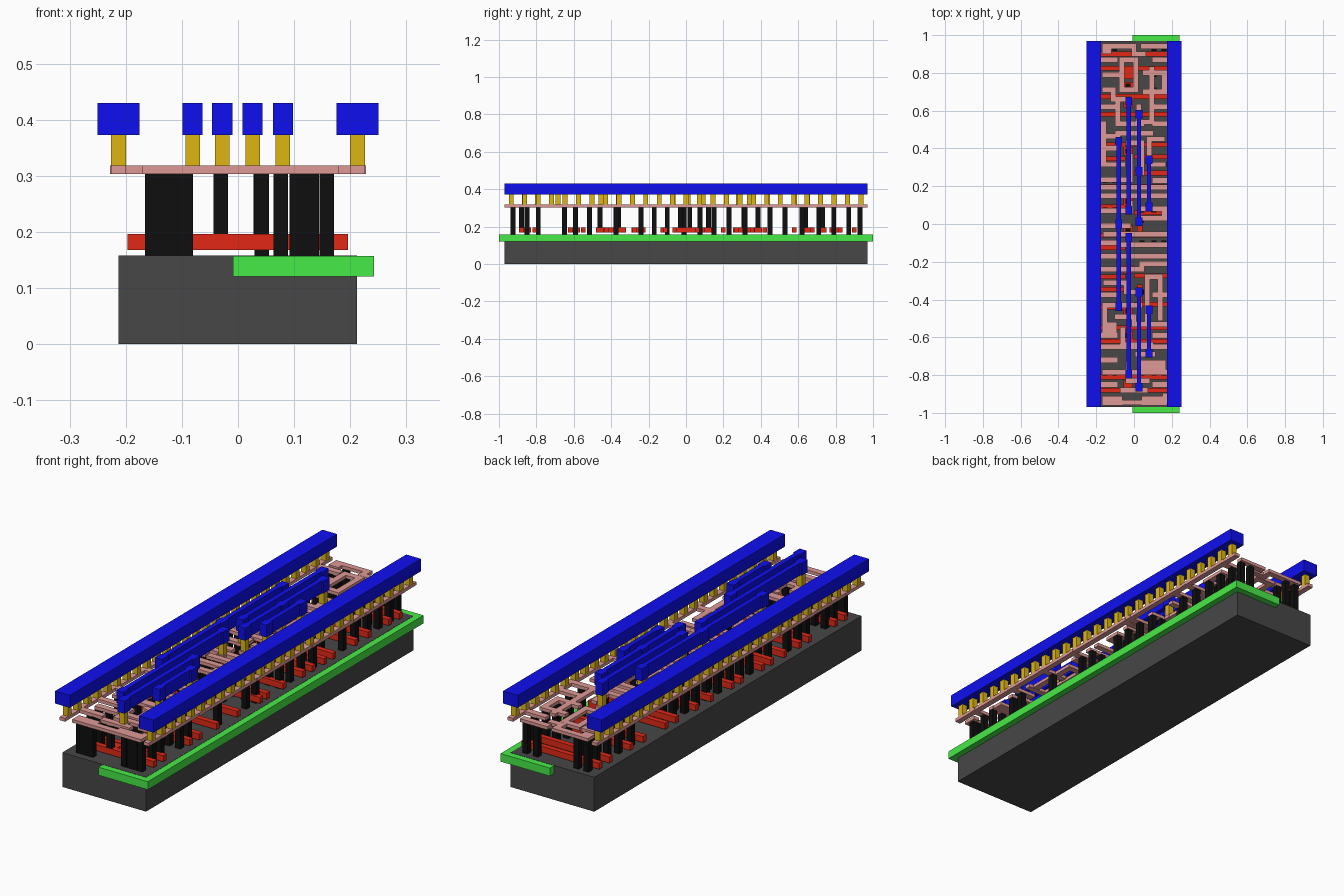
import bpy, bmesh
from mathutils import Matrix


def layer(name, boxes, z0, z1, color):
    """One object made of boxes (x0, y0, x1, y1) extruded from z0 to z1."""
    bm = bmesh.new()
    for x0, y0, x1, y1 in boxes:
        m = Matrix.Translation(((x0 + x1) / 2, (y0 + y1) / 2, (z0 + z1) / 2))
        m = m @ Matrix.Diagonal((x1 - x0, y1 - y0, z1 - z0, 1))
        bmesh.ops.create_cube(bm, size=1, matrix=m)
    me = bpy.data.meshes.new(name)
    bm.to_mesh(me)
    bm.free()
    ob = bpy.data.objects.new(name, me)
    bpy.context.collection.objects.link(ob)
    mat = bpy.data.materials.new(name)
    mat.diffuse_color = (*color, 1)
    me.materials.append(mat)
    return ob


def sq(x, y, w, h=None):
    h = h or w
    return (x - w / 2, y - h / 2, x + w / 2, y + h / 2)


def trace(pts, w=0.029):
    """Right-angled wire along a list of points."""
    out = []
    for (xa, ya), (xb, yb) in zip(pts, pts[1:]):
        out.append((min(xa, xb) - w / 2, min(ya, yb) - w / 2,
                    max(xa, xb) + w / 2, max(ya, yb) + w / 2))
    return out


RED, PINK = (0.76, 0.022, 0.008), (0.73, 0.32, 0.30)
GOLD, BLUE = (0.73, 0.47, 0.006), (0.0045, 0.0045, 0.87)
BLACK, GREY, GREEN = (0.0045,) * 3, (0.063,) * 3, (0.063, 0.83, 0.063)

# base block and the well set into its edge
layer("substrate", [(-0.213, -0.97, 0.212, 0.97)], 0, 0.158, GREY)
layer("well", [(-0.009, -1, 0.242, 1)], 0.12, 0.157, GREEN)

# gate bars: full width ones, then left and right halves
full = [0.9, 0.825, 0.675, 0.58, 0.2, -0.06, -0.55, -0.62, -0.81, -0.88]
left = [0.42, 0.345, 0.09, -0.125, -0.28, -0.345, -0.44]
right = [0.42, 0.355, 0.27, 0.06, -0.11, -0.275, -0.425]
gates = [(-0.197, y - 0.012, 0.196, y + 0.012) for y in full]
gates += [(-0.197, y - 0.012, -0.045, y + 0.012) for y in left]
gates += [(0.0, y - 0.012, 0.196, y + 0.012) for y in right]
# gate pads and jogs near the middle
gates += [sq(-0.03, y, 0.05, 0.045) for y in
          (0.79, 0.73, 0.64, 0.385, 0.12, -0.03, -0.24, -0.46, -0.59, -0.85)]
gates += [sq(0.03, y, 0.03, 0.12) for y in (0.31, 0.0, -0.38)]
layer("gate_bars", gates, 0.168, 0.196, RED)

# local wiring: two rails, rail stubs and routed traces
local = [sq(s * 0.213, 0, 0.027, 1.94) for s in (-1, 1)]
stubs_left = [0.87, 0.62, 0.465, 0.15, -0.1, -0.375, -0.59, -0.72, -0.85]
stubs_right = [0.87, 0.62, 0.53, 0.23, -0.17, -0.375, -0.59, -0.85]
for y in stubs_left:
    local += trace([(-0.213, y), (-0.1, y)], 0.03)
for y in stubs_right:
    local += trace([(0.213, y), (0.11, y)], 0.03)
back_half = [
    [(-0.155, 0.94), (0.0, 0.94), (0.0, 0.90), (0.05, 0.90)],
    [(0.05, 0.94), (0.16, 0.94)],
    [(-0.155, 0.79), (-0.065, 0.79), (-0.065, 0.87), (0.01, 0.87), (0.01, 0.71), (-0.065, 0.71), (-0.065, 0.79)],
    [(0.06, 0.80), (0.16, 0.80), (0.16, 0.70), (0.06, 0.70)],
    [(-0.155, 0.71), (-0.11, 0.71), (-0.11, 0.66), (-0.03, 0.66)],
    [(0.095, 0.82), (0.095, 0.54), (0.025, 0.54), (0.025, 0.62)],
    [(-0.085, 0.66), (-0.085, 0.53), (0.04, 0.53)],
    [(-0.16, 0.53), (-0.16, 0.315), (-0.06, 0.315)],
    [(-0.155, 0.40), (-0.085, 0.40), (-0.085, 0.48), (0.09, 0.48)],
    [(-0.03, 0.43), (0.04, 0.43), (0.04, 0.27)],
    [(0.15, 0.45), (0.08, 0.45), (0.08, 0.315), (0.155, 0.315)],
    [(-0.16, 0.235), (-0.02, 0.235), (-0.02, 0.36)],
    [(-0.213, 0.195), (0.213, 0.195)],
    [(-0.06, 0.15), (0.16, 0.15)],
    [(-0.16, 0.07), (-0.02, 0.07), (-0.02, 0.11)],
    [(0.03, 0.08), (0.16, 0.08), (0.16, 0.03), (0.03, 0.03)]]
front_half = [
    [(-0.16, -0.01), (-0.03, -0.01)],
    [(-0.15, -0.055), (0.16, -0.055)],
    [(-0.06, -0.11), (0.16, -0.11)],
    [(-0.16, -0.17), (0.08, -0.17)],
    [(-0.16, -0.24), (0.04, -0.24), (0.04, -0.21), (0.16, -0.21)],
    [(-0.15, -0.31), (-0.04, -0.31), (-0.04, -0.36), (0.03, -0.36)],
    [(0.07, -0.515), (0.07, -0.28), (0.14, -0.28), (0.14, -0.50)],
    [(-0.155, -0.53), (-0.155, -0.43), (0.03, -0.43)],
    [(-0.09, -0.49), (0.0, -0.49), (0.0, -0.53), (0.16, -0.53)],
    [(-0.06, -0.56), (-0.06, -0.64), (0.09, -0.64)],
    [(-0.16, -0.65), (0.16, -0.65)],
    [(0.02, -0.69), (0.1, -0.69)],
    [(-0.155, -0.785), (0.16, -0.785)],
    [(-0.03, -0.74), (-0.03, -0.83), (0.07, -0.83)],
    [(-0.06, -0.88), (0.06, -0.88)],
    [(-0.15, -0.945), (0.165, -0.945), (0.165, -0.91)]]
for pts in back_half + front_half:
    local += trace(pts)
# broad plates
local += [(0.03, -0.80, 0.17, -0.72), (-0.17, -0.59, -0.09, -0.52),
          (-0.17, 0.90, -0.12, 0.955), (-0.17, -0.96, -0.06, -0.91),
          (0.04, -0.96, 0.17, -0.91)]

# upper wiring: track x and the pad positions along each wire
wires = [(-0.081, (0.437, 0.0, -0.437)), (-0.028, (0.65, 0.073)),
         (-0.028, (-0.07, -0.795)), (0.026, (0.58, 0.28, 0.012)),
         (0.026, (-0.36, -0.865)), (0.08, (0.34, 0.09)),
         (0.08, (-0.455, -0.685))]
upper = [sq(s * 0.213, 0, 0.075, 1.94) for s in (-1, 1)]
vias = [sq(s * 0.213, -0.97 + 0.0719 * (i + 0.5), 0.026)
        for i in range(27) for s in (-1, 1)]
for x, ys in wires:
    upper.append((x - 0.011, ys[-1], x + 0.011, ys[0]))
    for y in ys:
        upper.append(sq(x, y, 0.036, 0.045))
        vias.append(sq(x, y, 0.026))
        local.append(sq(x, y, 0.036, 0.04))
layer("local_wiring", local, 0.303, 0.318, PINK)
layer("via_posts", vias, 0.318, 0.373, GOLD)
layer("upper_wiring", upper, 0.373, 0.43, BLUE)


def covered(x, y):
    """True where a post would stand under some local wire."""
    return any(b[0] < x - 0.01 and x + 0.01 < b[2] and b[1] < y < b[3]
               for b in local)


# contact posts between the base and the local wiring
columns = (-0.153, -0.102, 0.042, 0.105, 0.158)
rows = (0.93, 0.87, 0.79, 0.71, 0.62, 0.53, 0.45, 0.315, 0.23, 0.15,
        0.075, -0.01, -0.1, -0.17, -0.24, -0.375, -0.515, -0.59, -0.65,
        -0.79, -0.85, -0.925)
posts = [sq(x, y, 0.026) for y in rows for x in columns if covered(x, y)]
posts += [sq(x, -0.925, 0.026) for x in (-0.128, -0.093, 0.076, 0.131)]
layer("contact_posts", posts, 0.157, 0.303, BLACK)

# shorter posts standing on the gate pads
gate_posts = [sq(-0.031, y, 0.026) for y in
              (0.73, 0.64, 0.385, 0.12, -0.03, -0.24, -0.46, -0.59, -0.88)]
gate_posts += [sq(0.041, y, 0.026) for y in (0.31, 0.02, -0.36)]
layer("gate_posts", gate_posts, 0.196, 0.303, BLACK)
